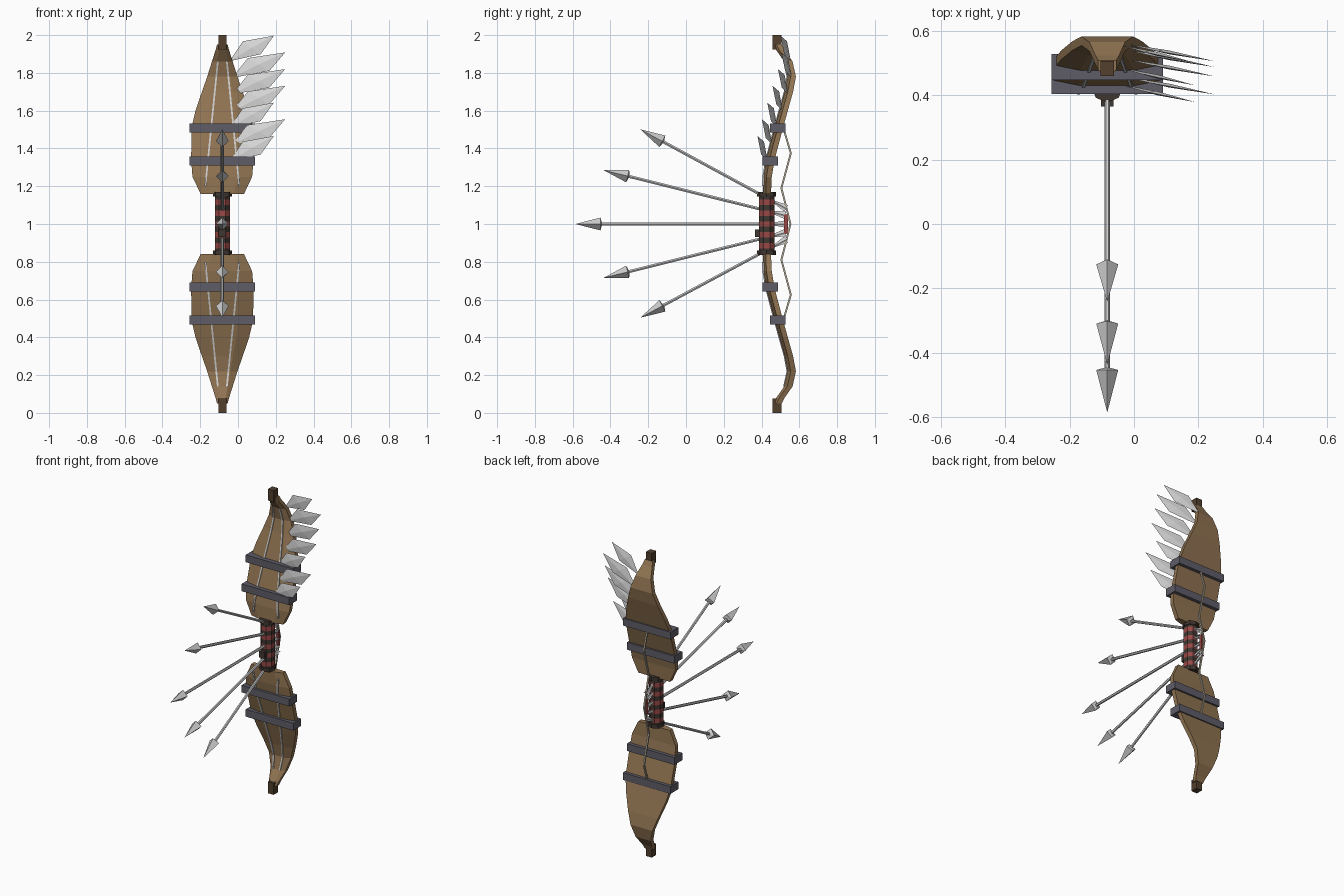
import bpy, bmesh, math
from mathutils import Vector

if "Cube" in bpy.data.objects:
    bpy.data.objects.remove(bpy.data.objects["Cube"])

CX = -0.083  # centre line of the bow


def material(name, r, g, b):
    m = bpy.data.materials.new(name)
    lin = [((c / 255 + 0.055) / 1.055) ** 2.4 for c in (r, g, b)]
    m.diffuse_color = (*lin, 1)
    m.use_nodes = True
    m.node_tree.nodes["Principled BSDF"].inputs["Base Color"].default_value = m.diffuse_color
    return m


WOOD = material("wood", 145, 116, 82)
DARK_WOOD = material("dark wood", 82, 64, 46)
IRON = material("iron band", 94, 93, 104)
RED = material("red wrap", 152, 72, 70)
BLACK = material("dark wrap", 64, 54, 48)
STEEL = material("steel", 205, 205, 205)
BLADE = material("pale blade", 226, 226, 226)
CORD = material("cord", 178, 170, 150)


def mesh_object(name, verts, faces, *mats):
    bm = bmesh.new()
    vs = [bm.verts.new(v) for v in verts]
    for f in faces:
        bm.faces.new([vs[i] for i in f])
    bmesh.ops.recalc_face_normals(bm, faces=bm.faces)
    me = bpy.data.meshes.new(name)
    bm.to_mesh(me)
    bm.free()
    for m in mats:
        me.materials.append(m)
    ob = bpy.data.objects.new(name, me)
    bpy.context.collection.objects.link(ob)
    return ob


def loft(name, rings, *mats):
    """Skin rings of equal length and cap both ends."""
    n = len(rings[0])
    faces = [(k * n + i, k * n + (i + 1) % n, (k + 1) * n + (i + 1) % n, (k + 1) * n + i)
             for k in range(len(rings) - 1) for i in range(n)]
    faces += [tuple(range(n)), tuple((len(rings) - 1) * n + i for i in range(n))]
    return mesh_object(name, [v for r in rings for v in r], faces, *mats)


def box(name, x, y, z, mat):
    rings = [[(x[0], y[0], h), (x[1], y[0], h), (x[1], y[1], h), (x[0], y[1], h)] for h in z]
    return loft(name, rings, mat)


def rod(name, a, b, stops, sides, mat):
    """Straight lathe from a to b; stops are (distance from a, radius)."""
    a, b = Vector(a), Vector(b)
    d = (b - a).normalized()
    u = Vector((1, 0, 0)) if abs(d.x) < 0.7 else Vector((0, 1, 0))
    v = d.cross(u).normalized()
    u = v.cross(d)
    rings = [[a + d * t + (u * math.cos(k * math.tau / sides) + v * math.sin(k * math.tau / sides)) * r
              for k in range(sides)] for t, r in stops]
    return loft(name, rings, mat)


def wire(name, pts, radius, mat):
    """Square-section rod through a list of points in a plane facing x or y."""
    rings = [[Vector(p) + Vector((sx * radius, sy * radius, 0))
              for sx, sy in ((-1, -1), (1, -1), (1, 1), (-1, 1))] for p in pts]
    return loft(name, rings, mat)


# Limb stations: height above the middle, half width, depth position
LIMB = [(0.16, 0.115, 0.428), (0.25, 0.158, 0.432), (0.34, 0.165, 0.447), (0.51, 0.163, 0.492),
        (0.60, 0.142, 0.517), (0.70, 0.108, 0.545), (0.78, 0.08, 0.560), (0.86, 0.055, 0.542),
        (0.92, 0.036, 0.50), (0.95, 0.028, 0.485)]
T = 0.022   # half thickness of the limb


def depth_at(h):
    for (h0, _, y0), (h1, _, y1) in zip(LIMB, LIMB[1:]):
        if h <= h1:
            return y0 + (y1 - y0) * (h - h0) / (h1 - h0)
    return LIMB[-1][2]


for side, s in (("upper", 1), ("lower", -1)):
    # Curved wooden limb with a flat front and chamfered flanks
    loft(side + "_limb", [[(CX + x, y + d, 1 + s * h) for x, d in
                           ((-0.52 * w, -T), (0.52 * w, -T), (w, -T + 0.016), (w, T), (-w, T), (-w, -T + 0.016))]
                          for h, w, y in LIMB], WOOD)
    # Tip block
    box(side + "_tip", (CX - 0.021, CX + 0.021), (0.459, 0.505), (1 + s * 0.925, 1 + s), DARK_WOOD)
    # Iron bands
    for h, y in ((0.333, 0.445), (0.508, 0.487)):
        box(side + "_band", (CX - 0.173, CX + 0.173), (y - 0.041, y + 0.041),
            (1 + s * (h - 0.024), 1 + s * (h + 0.024)), IRON)
    # Thin wires along the limb face
    for m in (-1, 1):
        wire(side + "_wire", [(CX + m * (0.02 + 0.055 * (0.9 - h) / 0.55), depth_at(h) - T - 0.001, 1 + s * h)
                              for h in (0.2, 0.25, 0.34, 0.51, 0.6, 0.7, 0.78, 0.86)], 0.0045, STEEL)

# Wrapped grip with alternating stripes
N = 11
grip = loft("grip", [[(CX + 0.043 * math.cos((k + .5) * math.tau / 8),
                       0.427 + 0.045 * math.sin((k + .5) * math.tau / 8), 0.84 + 0.32 * i / N)
                      for k in range(8)] for i in range(N + 1)], RED, BLACK)
for p in grip.data.polygons:
    p.material_index = 1 - int((p.center.z - 0.84) / 0.32 * N) % 2
for z in (0.835, 1.145):
    rod("grip_rim", (CX, 0.427, z), (CX, 0.427, z + 0.025), ((0, 0.05), (0.025, 0.05)), 8, BLACK)
box("arrow_rest", (CX - 0.02, CX + 0.02), (0.365, 0.39), (0.93, 0.97), BLACK)

# Fan of five arrows: tip and tail as (y, z)
for tip, tail in (((-0.24, 1.5), (0.535, 1.08)), ((-0.435, 1.285), (0.53, 1.045)),
                  ((-0.583, 1.0), (0.535, 1.0)),
                  ((-0.435, 0.715), (0.53, 0.955)), ((-0.24, 0.505), (0.535, 0.92))):
    a, b = Vector((CX, *tip)), Vector((CX, *tail))
    d = (b - a).normalized()
    rod("arrow_shaft", a + d * 0.1, b, ((0, 0.009), ((b - a).length - 0.1, 0.009)), 6, STEEL)
    rod("arrow_head", a, b, ((0, 0.0005), (0.13, 0.034), (0.137, 0.01)), 4, STEEL)
    # Small tail vanes
    n = Vector((0, -d.z, d.y))
    for w in (Vector((0.02, 0, 0)), n * 0.02):
        c, e = b - d * 0.07, b - d * 0.005
        mesh_object("arrow_vane", [c - w * 0.4, c + w * 0.4, e + w, e - w], [(0, 1, 2, 3)], BLADE)
box("nock_wrap", (CX - 0.01, CX + 0.01), (0.52, 0.54), (0.95, 1.05), RED)

# Zigzag bowstring behind the limbs
wire("bowstring", [(CX, y, 1 + h) for h, y in ((-0.51, 0.515), (-0.375, 0.555), (-0.19, 0.505), (0, 0.553),
                                               (0.19, 0.505), (0.375, 0.555), (0.51, 0.515))], 0.005, CORD)

# Row of blades down one edge of the upper limb: tip x and y, from the top
TIPS = ((0.19, 0.50), (0.25, 0.505), (0.25, 0.487), (0.25, 0.458), (0.19, 0.43), (0.25, 0.402), (0.19, 0.378))
for i, (x, y) in enumerate(TIPS):
    tip = Vector((x, y, 1.997 - 0.0885 * i))
    k = 1.2 if x > 0.2 else 1.0
    base = tip + Vector((-0.235 * k, 0.055, -0.135))
    up = tip + Vector((-0.165 * k, 0.035, -0.03))
    low = tip + Vector((-0.07 * k, 0.02, -0.098))
    mid = (up + low) / 2
    off = Vector((0, 0.006, 0))
    mesh_object("blade", [base, up, tip, low, mid - off, mid + off],
                [(j, (j + 1) % 4, c) for c in (4, 5) for j in range(4)], BLADE)
